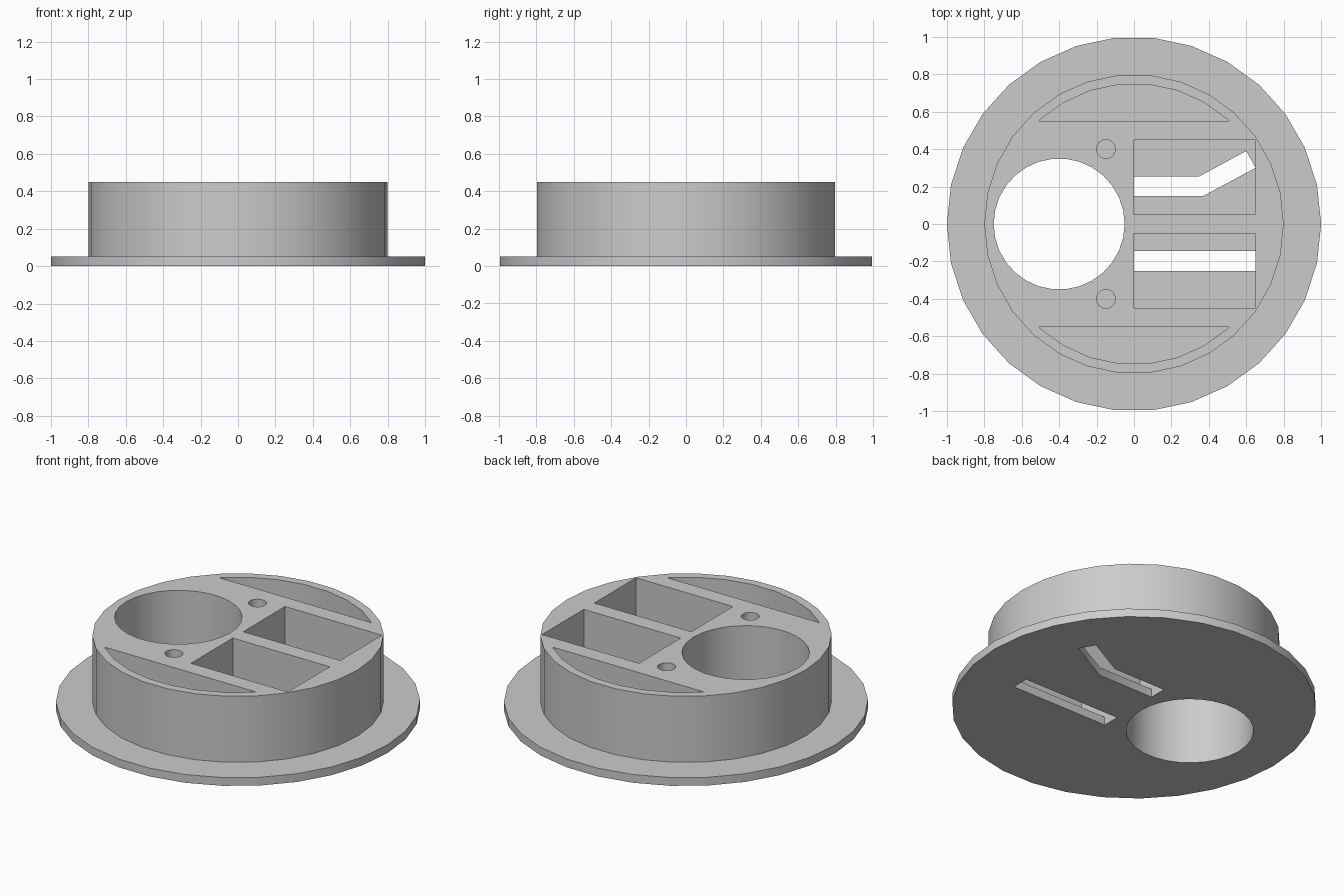
import bpy, bmesh, math

SIDES = 30
BASE, TOP = 0.05, 0.45

cube = bpy.data.objects.get("Cube")
if cube:
    bpy.data.objects.remove(cube, do_unlink=True)

grey = bpy.data.materials.new("plain_grey")
grey.use_nodes = True
colour = (0.6, 0.6, 0.6, 1)
grey.diffuse_color = colour
grey.node_tree.nodes["Principled BSDF"].inputs["Base Color"].default_value = colour


def ring(radius, x=0, y=0):
    """Points of a regular polygon around (x, y)."""
    step = math.tau / SIDES
    return [(x + radius * math.cos(i * step), y + radius * math.sin(i * step))
            for i in range(SIDES)]


def rectangle(x0, x1, y0, y1):
    return [(x0, y0), (x1, y0), (x1, y1), (x0, y1)]


def make_object(name, bm):
    bmesh.ops.recalc_face_normals(bm, faces=bm.faces)
    mesh = bpy.data.meshes.new(name)
    bm.to_mesh(mesh)
    bm.free()
    mesh.materials.append(grey)
    obj = bpy.data.objects.new(name, mesh)
    bpy.context.collection.objects.link(obj)
    return obj


def prism(name, outline, z0, z1):
    bm = bmesh.new()
    low = [bm.verts.new((x, y, z0)) for x, y in outline]
    high = [bm.verts.new((x, y, z1)) for x, y in outline]
    bm.faces.new(low)
    bm.faces.new(high)
    for i in range(len(low)):
        j = (i + 1) % len(low)
        bm.faces.new((low[i], low[j], high[j], high[i]))
    return make_object(name, bm)


# Flanged body: stacked rings joined by bands, capped at both ends
bm = bmesh.new()
loops = []
for radius, z in [(1, 0), (1, BASE), (0.8, BASE), (0.8, TOP)]:
    loops.append([bm.verts.new((x, y, z)) for x, y in ring(radius)])
bm.faces.new(loops[0])
bm.faces.new(loops[-1])
for a, b in zip(loops, loops[1:]):
    for i in range(SIDES):
        j = (i + 1) % SIDES
        bm.faces.new((a[i], a[j], b[j], b[i]))
body = make_object("flanged_body", bm)

OVER = TOP + 0.1
cutters = []

# Round through hole
cutters.append(prism("round_hole", ring(0.35, -0.4), -0.1, OVER))

# Matching features on both sides: pocket, screw hole, curved recess
arc = [(0.508, 0.55)]
for degrees in range(48, 133, 12):
    a = math.radians(degrees)
    arc.append((0.75 * math.cos(a), 0.75 * math.sin(a)))
arc.append((-0.508, 0.55))
for side in (1, -1):
    cutters.append(prism("pocket", rectangle(0, 0.65, side * 0.05, side * 0.45), BASE, OVER))
    cutters.append(prism("screw_hole", ring(0.05, -0.15, side * 0.4), BASE, OVER))
    cutters.append(prism("curved_recess", [(x, side * y) for x, y in arc], BASE, OVER))

# Slots through the pocket floors, one straight and one bent
cutters.append(prism("straight_slot", rectangle(0, 0.65, -0.25, -0.145), -0.1, 0.1))
bent = [(0, 0.15), (0.37, 0.15), (0.65, 0.3), (0.6, 0.39), (0.35, 0.255), (0, 0.255)]
cutters.append(prism("bent_slot", bent, -0.1, 0.1))

# Cut everything out of the body, then drop the cutters
bpy.context.view_layer.objects.active = body
for cutter in cutters:
    cutter.hide_render = True
    mod = body.modifiers.new(cutter.name, "BOOLEAN")
    mod.operation = "DIFFERENCE"
    mod.solver = "EXACT"
    mod.object = cutter
    bpy.ops.object.modifier_apply(modifier=mod.name)
for cutter in cutters:
    bpy.data.objects.remove(cutter, do_unlink=True)

# Smooth round walls, sharp rims
bpy.ops.object.select_all(action="DESELECT")
body.select_set(True)
bpy.ops.object.shade_smooth_by_angle(angle=math.radians(30))
